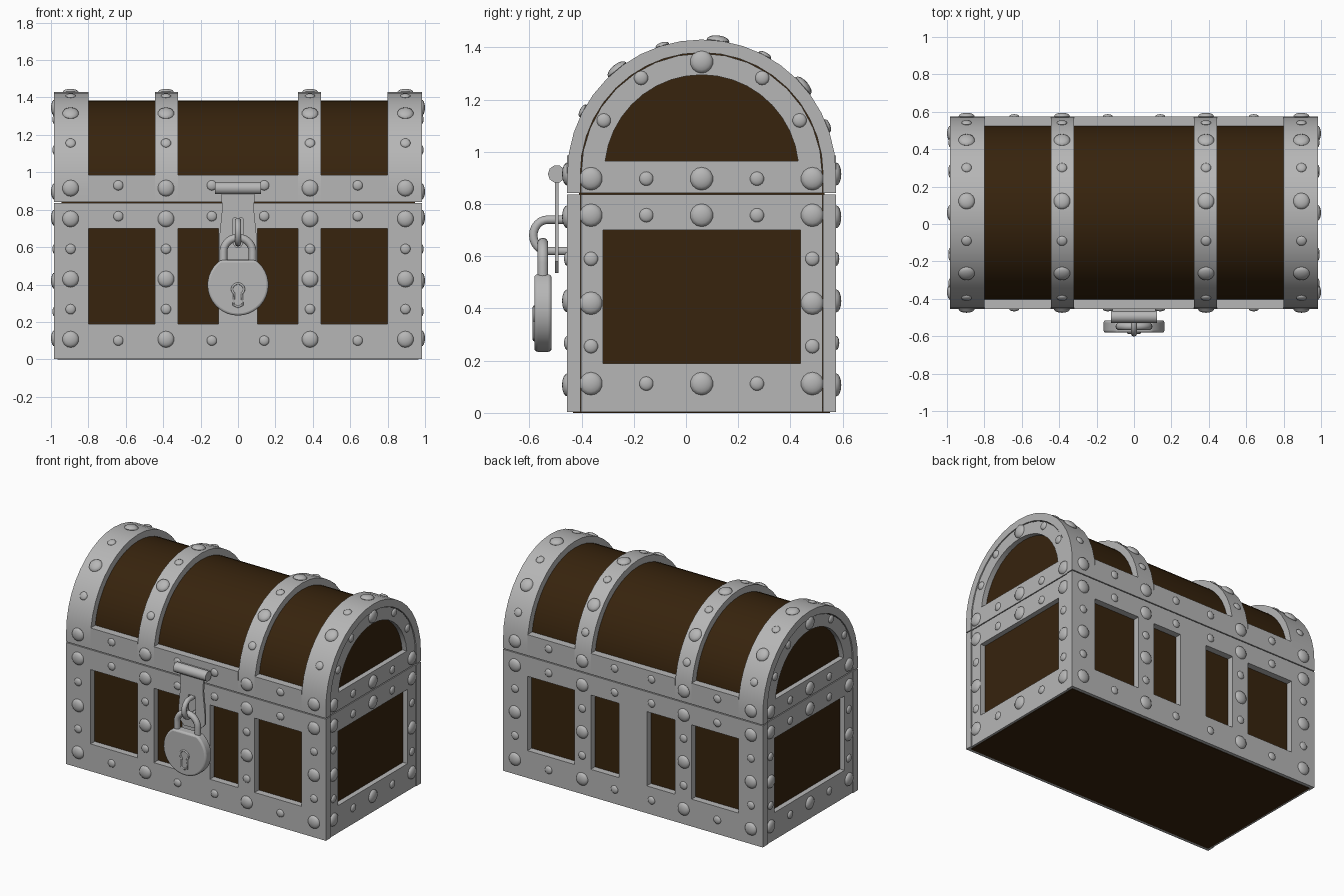
import bpy, bmesh
from math import sin, cos, asin, pi, radians
from mathutils import Vector, Matrix

cube = bpy.data.objects.get("Cube")
if cube:
    bpy.data.objects.remove(cube)

CY = 0.06            # depth centre of the chest
HALF = 0.515         # half depth, also lid radius
ZC = 0.915           # centre height of the lid arch
SEAM = 0.842
made = []


def material(name, rgb, rough):
    m = bpy.data.materials.new(name)
    m.use_nodes = True
    m.diffuse_color = (*rgb, 1)
    bsdf = m.node_tree.nodes["Principled BSDF"]
    bsdf.inputs["Base Color"].default_value = (*rgb, 1)
    bsdf.inputs["Roughness"].default_value = rough
    return m


METAL = material("grey metal", (0.47, 0.47, 0.47), 0.5)
WOOD = material("dark brown wood", (0.038, 0.017, 0.004), 0.8)


def finish(name, bm, mat, bevel=0):
    bmesh.ops.recalc_face_normals(bm, faces=bm.faces)
    me = bpy.data.meshes.new(name)
    bm.to_mesh(me)
    bm.free()
    me.materials.append(mat)
    ob = bpy.data.objects.new(name, me)
    bpy.context.collection.objects.link(ob)
    if bevel:
        mod = ob.modifiers.new("Bevel", "BEVEL")
        mod.width, mod.segments = bevel, 3
    made.append(ob)
    return ob


def slab(name, pts, faces, axis, a, b, mat, bevel=0):
    """Extrude flat faces along x (points are y, z) or y (points are x, z)."""
    bm = bmesh.new()
    vs = [bm.verts.new((a, u, v) if axis == "x" else (u, a, v)) for u, v in pts]
    fs = [bm.faces.new([vs[i] for i in f]) for f in faces]
    res = bmesh.ops.extrude_face_region(bm, geom=fs, use_keep_orig=True)
    step = Vector((b - a, 0, 0) if axis == "x" else (0, b - a, 0))
    bmesh.ops.translate(bm, vec=step,
                        verts=[g for g in res["geom"] if isinstance(g, bmesh.types.BMVert)])
    return finish(name, bm, mat, bevel)


def block(name, x0, x1, y0, y1, z0, z1, mat):
    return slab(name, [(x0, z0), (x1, z0), (x1, z1), (x0, z1)], [(0, 1, 2, 3)], "y", y0, y1, mat)


def frame(name, us, vs, holes, axis, a, b):
    """Plate split into a grid, with the named columns open in the middle row."""
    n = len(us)
    pts = [(u, v) for v in vs for u in us]
    faces = [(r * n + c, r * n + c + 1, (r + 1) * n + c + 1, (r + 1) * n + c)
             for r in range(len(vs) - 1) for c in range(n - 1)
             if not (r == 1 and c in holes)]
    ob = slab(name, pts, faces, axis, a, b, METAL)
    bm = bmesh.new()
    bm.from_mesh(ob.data)
    bmesh.ops.dissolve_limit(bm, angle_limit=0.01, verts=bm.verts, edges=bm.edges)
    bm.to_mesh(ob.data)
    bm.free()


def arch(r, zc, base, segs):
    start = asin((base - zc) / r) if base > zc else 0
    arc = [start + (pi - 2 * start) * i / segs for i in range(segs + 1)]
    pts = [(CY - r * cos(t), zc + r * sin(t)) for t in arc]
    if base < zc:
        pts = [(CY - r, base)] + pts + [(CY + r, base)]
    return pts


def strip(n, closed):
    return [(i, (i + 1) % n, n + (i + 1) % n, n + i) for i in range(n if closed else n - 1)]


# Wooden core, floor and lid
block("wooden_box", -0.945, 0.945, CY - 0.47, CY + 0.47, 0.01, 0.84, WOOD)
block("wooden_floor", -0.965, 0.965, CY - 0.492, CY + 0.492, 0, 0.02, WOOD)
lid = arch(0.47, ZC, 0.83, 24)
slab("wooden_lid", lid, [range(len(lid))], "x", -0.945, 0.945, WOOD)

# Front and back frames of the box
cols = [-0.985, -0.8, -0.445, -0.32, -0.105, 0.105, 0.32, 0.445, 0.8, 0.985]
rows = [0.003, 0.19, 0.7, 0.836]
for side, name in ((-1, "front"), (1, "back")):
    frame(name + "_frame", cols, rows, (1, 3, 5, 7), "y", CY + side * 0.465, CY + side * HALF)

# End frames of the box and arched lid ends
outer, inner = arch(0.462, ZC, SEAM, 16), arch(0.372, 0.923, 0.965, 18)
for side, name in ((-1, "right"), (1, "left")):
    frame(name + "_end_frame", [CY - 0.462, CY - 0.378, CY + 0.378, CY + 0.462], rows,
          (1,), "x", side * 0.94, side * 0.98)
    slab(name + "_lid_end", outer + inner, strip(len(outer), True), "x",
         side * 0.94, side * 0.98, METAL)

# Curved lid bands
bands = [(-0.985, -0.8), (-0.445, -0.32), (0.32, 0.445), (0.8, 0.985)]
big_arc, small_arc = arch(HALF, ZC, SEAM, 20), arch(0.465, ZC, SEAM, 20)
for i, (x0, x1) in enumerate(bands):
    slab(f"lid_band_{i + 1}", big_arc + small_arc, strip(len(big_arc), False), "x", x0, x1, METAL)

# Lid rims between the bands
for side, name in ((-1, "front"), (1, "back")):
    for i in range(3):
        block(f"{name}_lid_rim_{i + 1}", bands[i][1], bands[i + 1][0],
              CY + side * 0.44, CY + side * HALF, SEAM, 0.985, METAL)

# Domed studs
BIG, SMALL = 0.044, 0.027
stud_bm = bmesh.new()


def stud(pos, normal, r):
    turn = Vector(normal).to_track_quat("Z", "Y").to_matrix().to_4x4()
    bmesh.ops.create_uvsphere(stud_bm, u_segments=14, v_segments=8, radius=r,
                              matrix=Matrix.Translation(pos) @ turn @ Matrix.Diagonal((1, 1, 0.45, 1)))


for x in (-0.895, -0.385, 0.385, 0.895):
    for i, deg in enumerate((0, 28, 51, 73, 97, 118, 139, 159, 180)):
        n = Vector((0, -cos(radians(deg)), sin(radians(deg))))
        stud(Vector((x, CY, ZC)) + n * HALF, n, SMALL if i % 2 else BIG)
for side in (-1, 1):
    y = CY + side * HALF
    for x in (-0.895, -0.385, 0.385, 0.895):
        for i in range(5):
            stud((x, y, 0.107 + 0.161 * i), (0, side, 0), SMALL if i % 2 else BIG)
    for x in (-0.64, -0.14, 0.14, 0.64):
        for z in (0.1, 0.765, 0.93):
            stud((x, y, z), (0, side, 0), SMALL)
    # Studs on the chest ends
    x, n = side * 0.98, (side, 0, 0)
    for z in (0.112, 0.757, 0.897):
        for i in range(5):
            stud((x, CY + (i - 2) * 0.212, z), n, SMALL if i % 2 else BIG)
    for s in (-1, 1):
        for z, r in ((0.255, SMALL), (0.42, BIG), (0.59, SMALL)):
            stud((x, CY + s * 0.424, z), n, r)
        stud((x, CY + s * 0.375, 1.12), n, SMALL)
        stud((x, CY + s * 0.232, 1.283), n, SMALL)
    stud((x, CY, 1.345), n, BIG)
finish("studs", stud_bm, METAL)


def tube(name, pts, r):
    """Round rod swept along a path."""
    cu = bpy.data.curves.new(name, "CURVE")
    cu.dimensions, cu.bevel_depth, cu.bevel_resolution, cu.use_fill_caps = "3D", r, 3, True
    sp = cu.splines.new("POLY")
    sp.points.add(len(pts) - 1)
    for p, co in zip(sp.points, pts):
        p.co = (*co, 1)
    cu.materials.append(METAL)
    ob = bpy.data.objects.new(name, cu)
    bpy.context.collection.objects.link(ob)
    return ob


# Hasp: hinge barrel, mount and hanging plate with a slot
LY = -0.495
tube("hasp_hinge", [(-0.122, LY, 0.915), (0.122, LY, 0.915)], 0.034)
block("hasp_mount", -0.115, 0.115, LY, -0.45, 0.895, 0.935, METAL)
half = [(0.09, 0.9), (0.085, 0.8), (0.1, 0.65), (0.1, 0.58), (0.06, 0.535)]
outline = half + [(-x, z) for x, z in reversed(half)]
slot = [(0.025, 0.755), (0.03, 0.72), (0.03, 0.66), (0.025, 0.62), (0.012, 0.6)]
slot += [(-x, z) for x, z in reversed(slot)]
slab("hasp_plate", outline + slot, strip(len(outline), True), "y", LY - 0.007, LY + 0.007, METAL)

# Staple through the slot
bend = [pi / 2 + pi * i / 12 for i in range(13)]
tube("staple", [(0, -0.44, 0.74)] + [(0, -0.53 + 0.055 * cos(t), 0.68 + 0.06 * sin(t)) for t in bend]
     + [(0, -0.44, 0.62)], 0.017)

# Padlock: shackle, round body and keyhole plate
PY = -0.548
loop = [pi * i / 14 for i in range(15)]
tube("padlock_shackle", [(0.078, PY, 0.5)] + [(0.078 * cos(t), PY, 0.575 + 0.075 * sin(t)) for t in loop]
     + [(-0.078, PY, 0.5)], 0.021)
arc = [radians(125 + 290 * i / 30) for i in range(31)]
disc = [(0.163 * cos(t), 0.397 + 0.163 * sin(t)) for t in arc]
slab("padlock_body", disc, [range(len(disc))], "y", PY - 0.033, PY + 0.033, METAL, 0.012)
ring = [radians(-50 + 280 * i / 16) for i in range(17)]
key = [(0.032 * cos(t), 0.375 + 0.03 * sin(t)) for t in ring] + [(-0.024, 0.29), (0, 0.28), (0.024, 0.29)]
key.append(key[0])
tube("keyhole_rim", [(x, PY - 0.033, z) for x, z in key], 0.006)

# Smooth shading with sharp edges kept
bpy.ops.object.select_all(action="DESELECT")
for ob in made:
    ob.select_set(True)
bpy.context.view_layer.objects.active = made[0]
bpy.ops.object.shade_smooth_by_angle(angle=radians(35))
